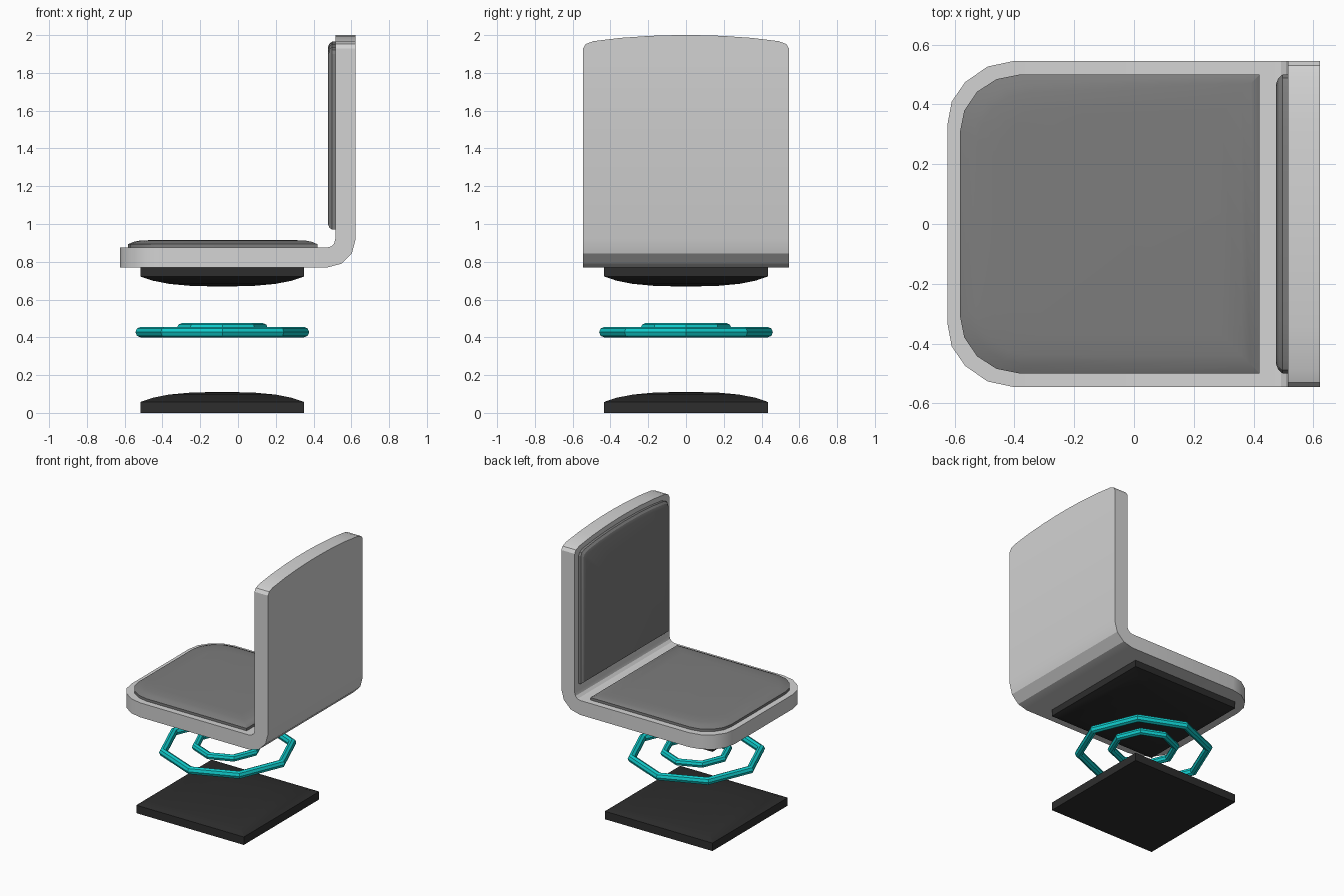
import bpy, bmesh, math

if "Cube" in bpy.data.objects:
    bpy.data.objects.remove(bpy.data.objects["Cube"])


def material(name, rgb):
    m = bpy.data.materials.new(name)
    m.diffuse_color = (*rgb, 1)
    m.use_nodes = True
    m.node_tree.nodes["Principled BSDF"].inputs["Base Color"].default_value = m.diffuse_color
    return m


LIGHT = material("light grey shell", (0.65, 0.65, 0.65))
GREY = material("mid grey padding", (0.205, 0.205, 0.205))
BLACK = material("near black", (0.026, 0.026, 0.026))
TEAL = material("bright teal", (0.005, 0.6, 0.6))


def loft(name, rings, mat, angle=25):
    """Join equal-length rings of points with quads and cap both ends."""
    bm = bmesh.new()
    rows = [[bm.verts.new(p) for p in ring] for ring in rings]
    n = len(rows[0])
    for a, b in zip(rows, rows[1:]):
        for i in range(n):
            j = (i + 1) % n
            bm.faces.new((a[i], a[j], b[j], b[i]))
    bm.faces.new(rows[0])
    bm.faces.new(rows[-1])
    bmesh.ops.recalc_face_normals(bm, faces=bm.faces)
    mesh = bpy.data.meshes.new(name)
    bm.to_mesh(mesh)
    bm.free()
    ob = bpy.data.objects.new(name, mesh)
    bpy.context.collection.objects.link(ob)
    mesh.materials.append(mat)
    bpy.ops.object.select_all(action='DESELECT')
    ob.select_set(True)
    bpy.context.view_layer.objects.active = ob
    bpy.ops.object.shade_smooth_by_angle(angle=math.radians(angle))
    return ob


def inset(outline, d):
    """Shrink an outline by d on every side of its bounding box."""
    axes = []
    for vals in zip(*outline):
        c, h = (max(vals) + min(vals)) / 2, (max(vals) - min(vals)) / 2
        axes.append([c + (v - c) * (1 - d / h) for v in vals])
    return list(zip(*axes))


# Shell: stations of (outer point, inner point, half width) along the L profile
stations = []
for x, w in ((-0.625, 0.33), (-0.61, 0.41), (-0.565, 0.475), (-0.49, 0.527), (-0.405, 0.545)):
    stations.append(((x, 0.77), (x, 0.875), w))
for k in range(4):
    a = math.radians(30 * k)
    s, c = math.sin(a), math.cos(a)
    stations.append(((0.473 + 0.15 * s, 0.92 - 0.15 * c),
                     (0.47 + 0.045 * s, 0.92 - 0.045 * c), 0.545))
for z, w in ((1.93, 0.545), (1.953, 0.53), (1.968, 0.49), (1.985, 0.35), (1.996, 0.19), (2.0, 0.05)):
    stations.append(((0.623, z), (0.515, z), w))
loft("seat_shell",
     [[(o[0], -w, o[1]), (o[0], w, o[1]), (i[0], w, i[1]), (i[0], -w, i[1])]
      for o, i, w in stations], LIGHT)

# Seat cushion: rounded front corners, square rear corners
half = [(0.42, 0.5), (-0.385, 0.5), (-0.46, 0.485), (-0.525, 0.443), (-0.568, 0.38), (-0.582, 0.31)]
seat_outline = half + [(x, -y) for x, y in reversed(half)]
loft("seat_cushion",
     [[(x, y, z) for x, y in inset(seat_outline, d)]
      for d, z in ((0, 0.87), (0, 0.893), (0.03, 0.906), (0.06, 0.912), (0.13, 0.915))], GREY)

# Back cushion: arched top, square bottom corners
half = [(0.5, 0.97), (0.5, 1.9), (0.488, 1.922), (0.455, 1.936), (0.32, 1.952), (0.16, 1.962)]
back_outline = half + [(0, 1.965)] + [(-y, z) for y, z in reversed(half)]
loft("back_cushion",
     [[(x, y, z) for y, z in inset(back_outline, d)]
      for d, x in ((0, 0.52), (0, 0.497), (0.012, 0.483), (0.03, 0.476))], GREY)

# Domed square plates: one on the floor, its mirror image under the seat
CX = -0.083
dome = ((1, 0), (1, 0.058), (0.85, 0.08), (0.65, 0.097), (0.4, 0.107), (0.15, 0.11))
for name, base, sign in (("floor_plate", 0, 1), ("under_seat_plate", 0.78, -1)):
    loft(name, [[(CX + 0.433 * s * i, 0.433 * s * j, base + sign * z)
                 for i, j in ((1, 1), (-1, 1), (-1, -1), (1, -1))]
                for s, z in dome], BLACK)

# Floating octagonal rings
for name, outer, minor, z in (("large_ring", 0.46, 0.0275, 0.4275), ("small_ring", 0.24, 0.025, 0.45)):
    bpy.ops.mesh.primitive_torus_add(major_segments=8, minor_segments=8, major_radius=outer - minor,
                                     minor_radius=minor, location=(CX, 0, z))
    ring = bpy.context.object
    ring.name = name
    ring.data.materials.append(TEAL)
